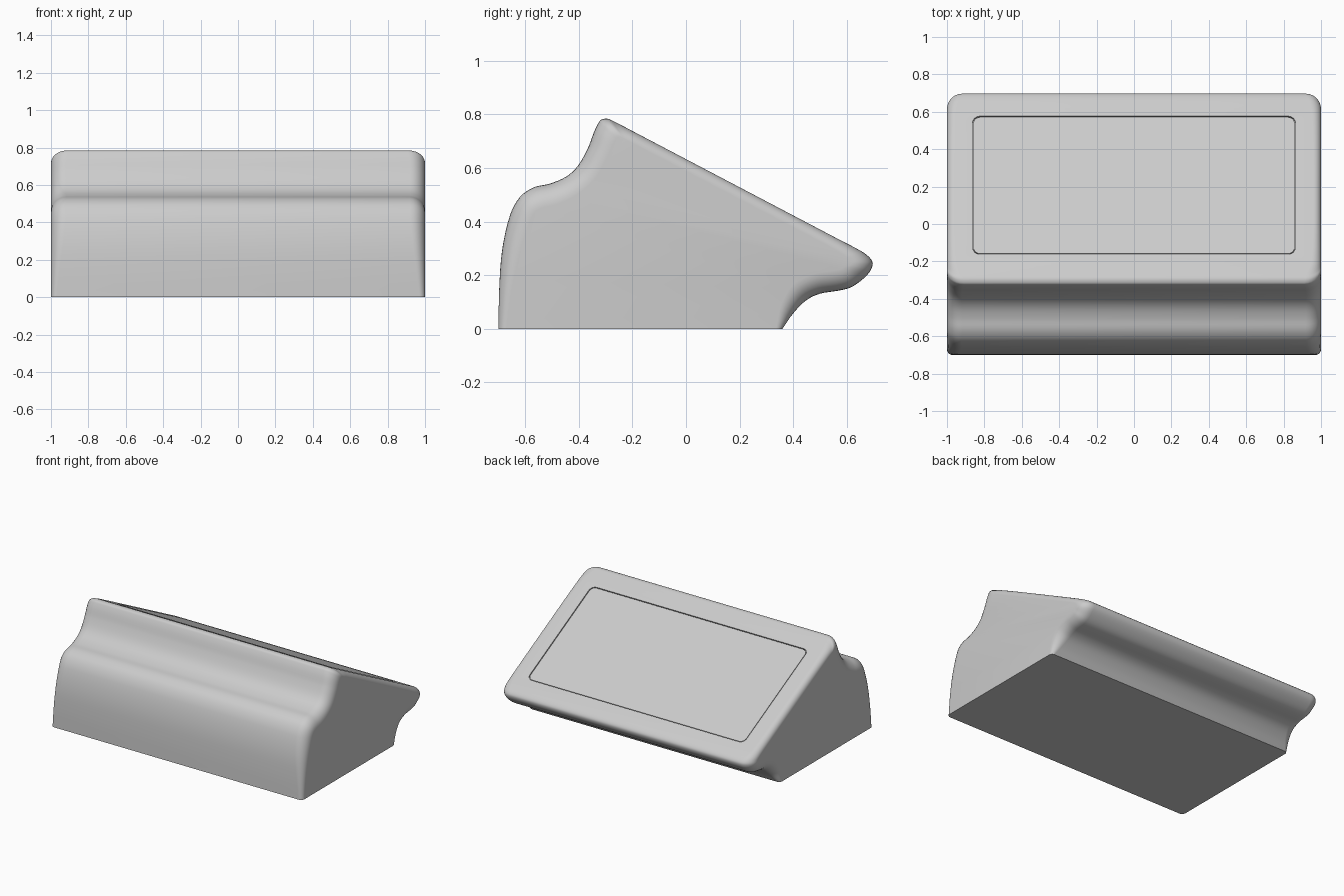
import bpy, bmesh, math
from mathutils import Vector

if "Cube" in bpy.data.objects:
    bpy.data.objects.remove(bpy.data.objects["Cube"])

# Side profile: outer (y, z) at mid body, inner (y, z) on the flat end cap
PROFILE = [
    (-.70, 0, -.67, 0), (-.697, .15, -.65, .15), (-.686, .295, -.62, .285),
    (-.656, .426, -.585, .39), (-.619, .493, -.565, .435), (-.57, .527, -.535, .452),
    (-.507, .542, -.48, .465), (-.447, .568, -.41, .498), (-.403, .609, -.343, .555),
    (-.365, .677, -.293, .642), (-.343, .735, -.272, .69), (-.328, .766, -.262, .707),
    (-.317, .78, -.255, .715), (-.294, .784, -.243, .716), (-.27, .7745, -.225, .706),
    (-.20, .738, -.19, .688), (.10, .5805, .081, .545), (.58, .3285, .54, .3045),
    (.655, .289, .595, .272), (.686, .265, .61, .256), (.697, .243, .615, .245),
    (.686, .213, .61, .236), (.649, .176, .59, .23), (.611, .153, .575, .222),
    (.567, .142, .545, .217), (.50, .131, .475, .205), (.447, .105, .40, .165),
    (.399, .056, .355, .09), (.36, 0, .335, 0)]
SLOPE = .525
TILT = -math.atan(SLOPE)


def smooth(points, steps):
    """Chord-length Hermite curve through the points."""
    p = [Vector(q) for q in points]
    n = len(p)
    length = [(p[i + 1] - p[i]).length for i in range(n - 1)]

    def tangent(i):
        a, b = max(i - 1, 0), min(i + 1, n - 1)
        return (p[b] - p[a]) / sum(length[a:b])

    out = []
    for i in range(n - 1):
        m0, m1 = tangent(i) * length[i], tangent(i + 1) * length[i]
        for k in range(steps):
            t = k / steps
            out.append(p[i] * (2*t**3 - 3*t**2 + 1) + m0 * (t**3 - 2*t**2 + t)
                       + p[i + 1] * (3*t**2 - 2*t**3) + m1 * (t**3 - t**2))
    return out + [p[-1]]


def loft(name, rings):
    """Skin a list of closed rings and cap both ends."""
    bm = bmesh.new()
    loops = [[bm.verts.new(v) for v in ring] for ring in rings]
    n = len(loops[0])
    for a, b in zip(loops, loops[1:]):
        for i in range(n):
            j = (i + 1) % n
            bm.faces.new((a[i], a[j], b[j], b[i]))
    bm.faces.new(loops[0])
    bm.faces.new(loops[-1])
    bmesh.ops.recalc_face_normals(bm, faces=bm.faces[:])
    mesh = bpy.data.meshes.new(name)
    bm.to_mesh(mesh)
    bm.free()
    ob = bpy.data.objects.new(name, mesh)
    bpy.context.collection.objects.link(ob)
    return ob


def rounded_slab(name, hx, hy, r, z0, z1):
    """Rounded rectangle slab lying on the sloped face."""
    ring = []
    for q, (sx, sy) in enumerate([(1, 1), (-1, 1), (-1, -1), (1, -1)]):
        for k in range(7):
            a = (q + k / 6) * math.pi / 2
            ring.append((sx * (hx - r) + r * math.cos(a), sy * (hy - r) + r * math.sin(a)))
    ob = loft(name, [[(x, y, z) for x, y in ring] for z in (z0, z1)])
    ob.location = (0, .2075, .633 - SLOPE * .2075)
    ob.rotation_euler.x = TILT
    return ob


def shade(ob):
    bpy.ops.object.select_all(action='DESELECT')
    ob.select_set(True)
    bpy.context.view_layer.objects.active = ob
    bpy.ops.object.shade_smooth_by_angle(angle=math.radians(35))


# Housing: extruded profile with rolled edges at both ends
curve = smooth(PROFILE, 4)
STEPS = 7


def end_ring(side, k):
    a = k / STEPS * math.pi / 2
    ring = []
    for c in curve:
        outer, inner = Vector(c[:2]), Vector(c[2:])
        r = (outer - inner).length
        y, z = outer.lerp(inner, 1 - math.sin(a))
        ring.append((side * (1 - r * (1 - math.cos(a))), y, z))
    return ring


rings = [end_ring(-1, k) for k in range(STEPS + 1)]
rings += [end_ring(1, k) for k in range(STEPS, -1, -1)]
housing = loft("housing", rings)

# Shallow screen recess
cutter = rounded_slab("recess_cutter", .863, .417, .04, -.012, .05)
cutter.hide_render = True
mod = housing.modifiers.new("recess", 'BOOLEAN')
mod.operation = 'DIFFERENCE'
mod.solver = 'EXACT'
mod.object = cutter
bpy.context.view_layer.objects.active = housing
bpy.ops.object.modifier_apply(modifier=mod.name)
bpy.data.objects.remove(cutter)
shade(housing)

# Screen set into the recess, leaving a thin seam
screen = rounded_slab("screen", .858, .412, .036, -.014, -.002)
shade(screen)
